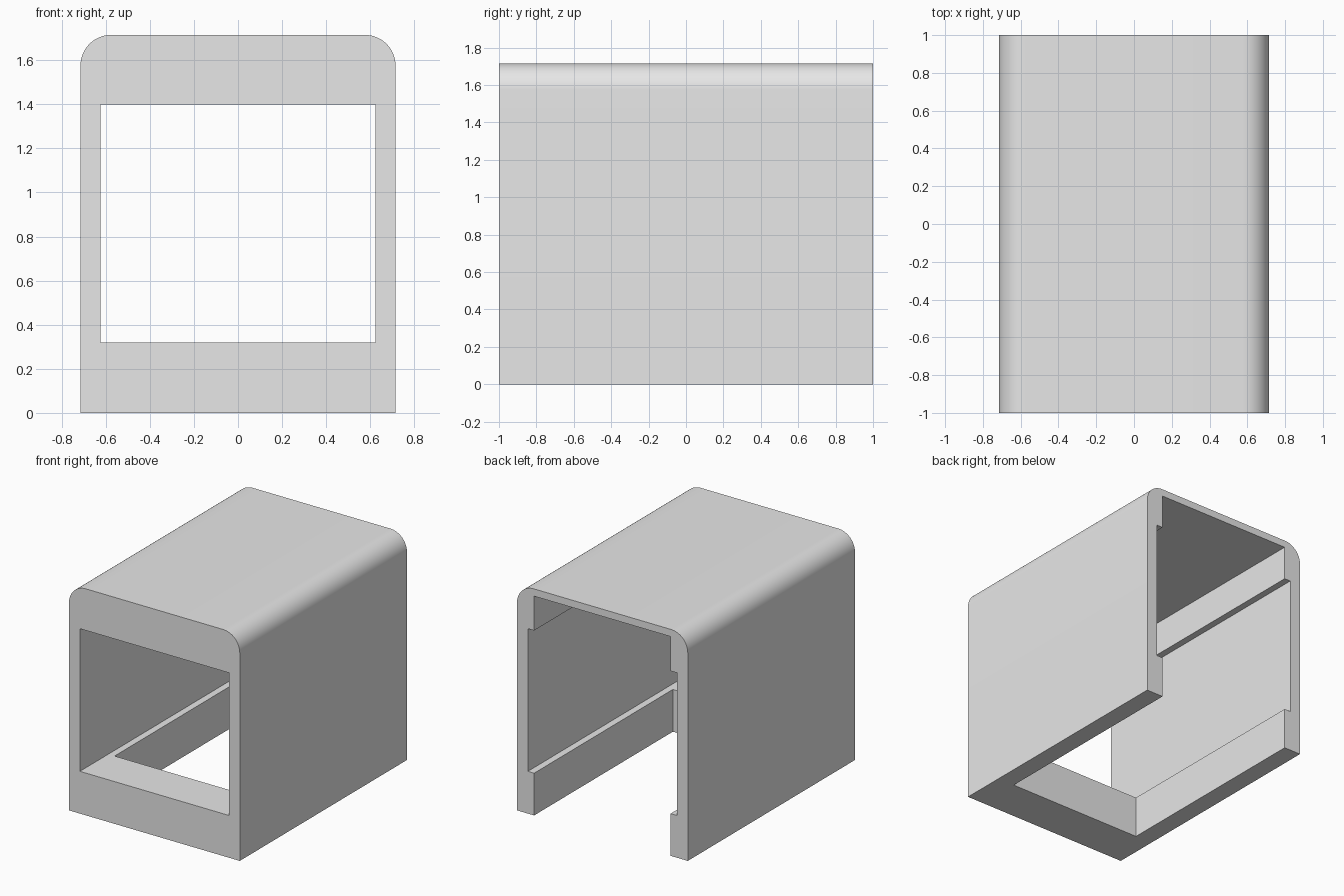
import bpy
import bmesh
import math

cube = bpy.data.objects.get("Cube")
if cube:
    bpy.data.objects.remove(cube, do_unlink=True)

# Overall sizes
HALF_W, HEIGHT, HALF_D = 0.715, 1.715, 1.0
RADIUS, ARC_STEPS = 0.14, 16
CAVITY_HALF_W, CAVITY_TOP, FRONT_WALL = 0.572, 1.66, 0.34
CHANNEL_HALF_W, CHANNEL_LOW, CHANNEL_HIGH = 0.624, 0.32, 1.40
OVERSHOOT = 0.2

grey = bpy.data.materials.new("light_grey")
grey.use_nodes = True
grey.diffuse_color = (0.8, 0.8, 0.8, 1)
grey.node_tree.nodes["Principled BSDF"].inputs["Base Color"].default_value = (0.8, 0.8, 0.8, 1)


def prism(name, outline, y0, y1):
    """Extrude an x-z outline from y0 to y1."""
    bm = bmesh.new()
    face = bm.faces.new([bm.verts.new((x, y0, z)) for x, z in outline])
    out = bmesh.ops.extrude_face_region(bm, geom=[face])
    moved = [v for v in out["geom"] if isinstance(v, bmesh.types.BMVert)]
    bmesh.ops.translate(bm, verts=moved, vec=(0, y1 - y0, 0))
    bmesh.ops.recalc_face_normals(bm, faces=bm.faces)
    mesh = bpy.data.meshes.new(name)
    bm.to_mesh(mesh)
    bm.free()
    mesh.materials.append(grey)
    obj = bpy.data.objects.new(name, mesh)
    bpy.context.collection.objects.link(obj)
    return obj


def rectangle(half_w, z0, z1):
    return [(-half_w, z0), (half_w, z0), (half_w, z1), (-half_w, z1)]


def cut(target, cutter):
    """Subtract the cutter and discard it."""
    cutter.hide_render = True
    mod = target.modifiers.new("cut", 'BOOLEAN')
    mod.operation = 'DIFFERENCE'
    mod.solver = 'EXACT'
    mod.object = cutter
    bpy.ops.object.modifier_apply(modifier=mod.name)
    bpy.data.objects.remove(cutter, do_unlink=True)


# Outer sleeve with rounded top edges
right_arc = []
for i in range(ARC_STEPS + 1):
    a = math.pi / 2 * i / ARC_STEPS
    right_arc.append((HALF_W - RADIUS + RADIUS * math.cos(a),
                      HEIGHT - RADIUS + RADIUS * math.sin(a)))
left_arc = [(-x, z) for x, z in reversed(right_arc)]
outline = [(-HALF_W, 0), (HALF_W, 0)] + right_arc + left_arc
body = prism("sleeve_body", outline, -HALF_D, HALF_D)
bpy.ops.object.select_all(action='DESELECT')
bpy.context.view_layer.objects.active = body
body.select_set(True)

# Cavity open to the back and below, leaving a thick front frame
cut(body, prism("cavity_cutter", rectangle(CAVITY_HALF_W, -OVERSHOOT, CAVITY_TOP),
                -HALF_D + FRONT_WALL, HALF_D + OVERSHOOT))

# Wider channel running the full length, which also opens the front window
cut(body, prism("channel_cutter", rectangle(CHANNEL_HALF_W, CHANNEL_LOW, CHANNEL_HIGH),
                -HALF_D - OVERSHOOT, HALF_D + OVERSHOOT))

bpy.ops.object.shade_smooth_by_angle(angle=math.radians(30))
